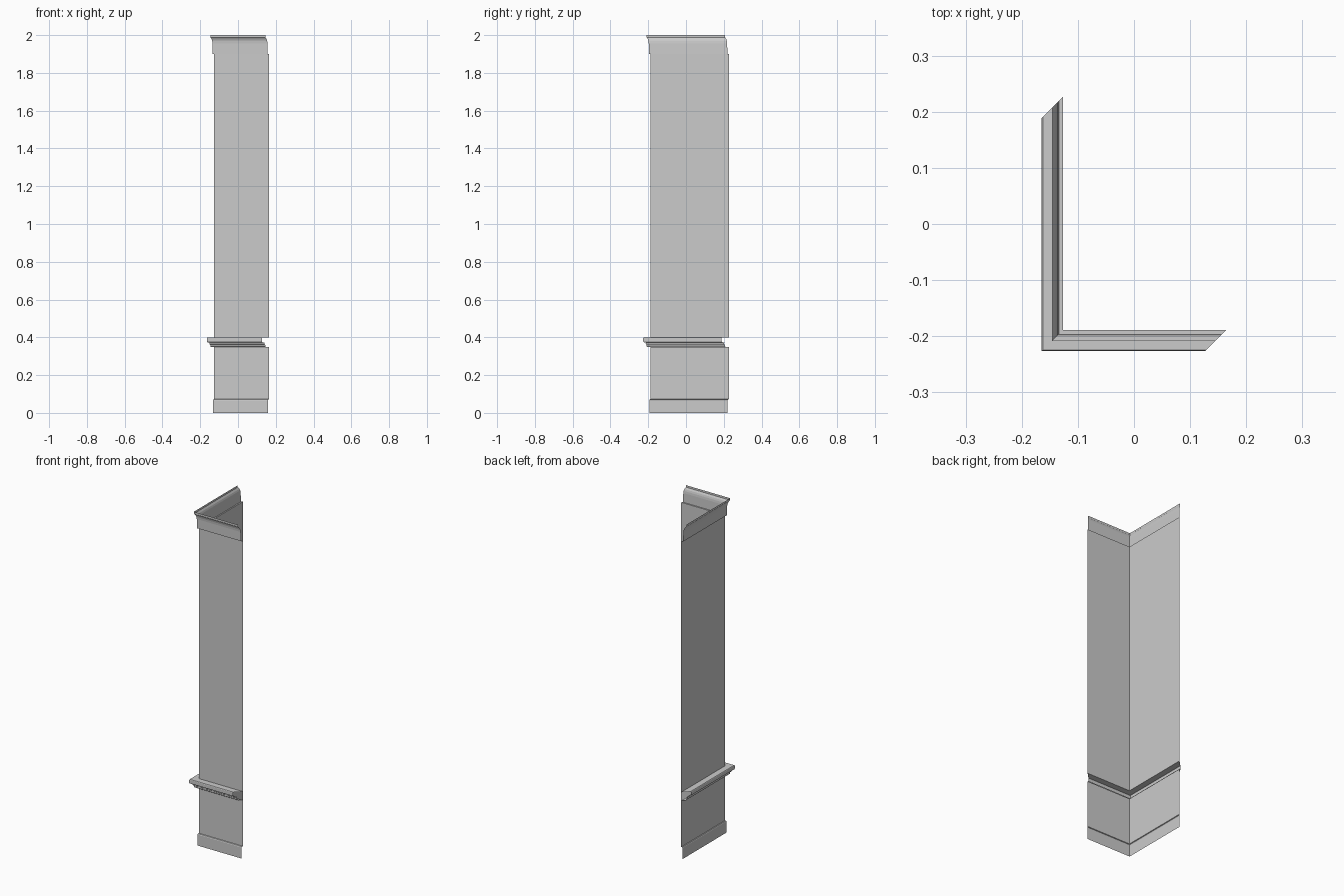
import bpy, bmesh

if "Cube" in bpy.data.objects:
    bpy.data.objects.remove(bpy.data.objects["Cube"])

# Wall surface lines: corner at (X0, Y0), legs end at X1 and Y1
X0, Y0, X1, Y1 = -0.1265, -0.1885, 0.1645, 0.2265


def sweep(name, profile):
    """Sweep an (offset outward, height) profile round the corner, with mitred ends."""
    bm = bmesh.new()
    rows = []
    for o, z in profile:
        path = [(X0 - o, Y1 - o), (X0 - o, Y0 - o), (X1 - o, Y0 - o)]
        rows.append([bm.verts.new((x, y, z)) for x, y in path])
    for a, b in zip(rows, rows[1:]):
        for i in range(2):
            bm.faces.new((a[i], a[i + 1], b[i + 1], b[i]))
    mesh = bpy.data.meshes.new(name)
    bm.to_mesh(mesh)
    bm.free()
    obj = bpy.data.objects.new(name, mesh)
    bpy.context.collection.objects.link(obj)
    return obj


# Baseboard with a small bevelled top
sweep("baseboard", [(0.006, 0), (0.006, 0.066), (0.004, 0.071), (0, 0.073)])

# Wall below and above the rail
sweep("lower_wall", [(0, 0.073), (0, 0.35)])
sweep("upper_wall", [(0, 0.40), (0, 1.90)])

# Chair rail: stepped underside and rounded nose
sweep("chair_rail", [
    (0, 0.35), (0.018, 0.35), (0.020, 0.352), (0.020, 0.360),
    (0.024, 0.363), (0.025, 0.369), (0.023, 0.372), (0.034, 0.374),
    (0.037, 0.376), (0.038, 0.379), (0.038, 0.397), (0.036, 0.40), (0, 0.40)])

# Crown moulding: upright face, cove, top lip
sweep("crown_moulding", [
    (0, 1.90), (0.0075, 1.90), (0.0085, 1.955), (0.010, 1.968),
    (0.013, 1.978), (0.018, 1.986), (0.020, 1.988), (0.020, 2.0)])
